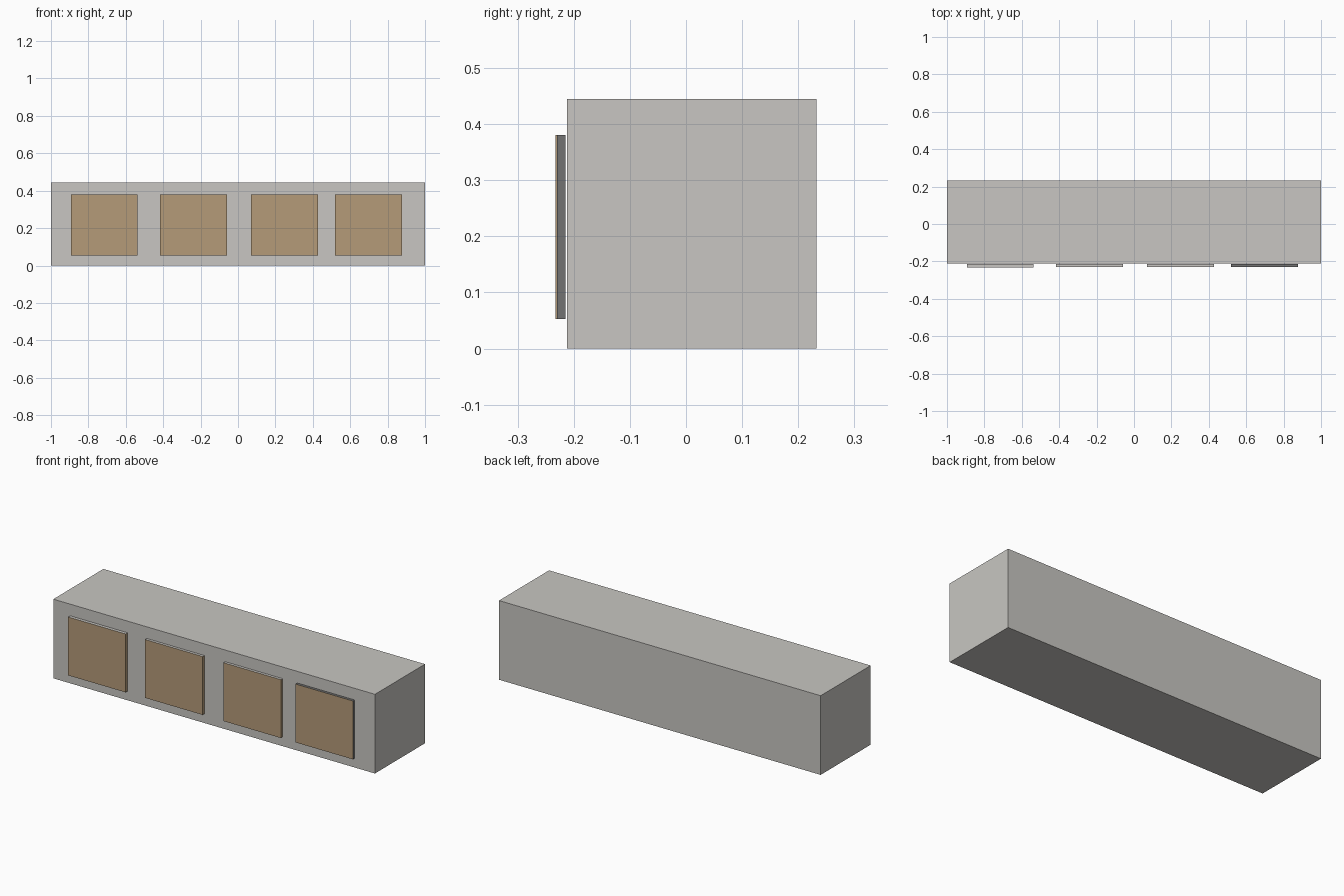
import bpy, bmesh

if "Cube" in bpy.data.objects:
    bpy.data.objects.remove(bpy.data.objects["Cube"])

def material(name, rgb):
    m = bpy.data.materials.new(name)
    m.diffuse_color = (*rgb, 1.0)
    m.use_nodes = True
    m.node_tree.nodes["Principled BSDF"].inputs["Base Color"].default_value = m.diffuse_color
    return m

stone = material("pale grey", (0.578, 0.565, 0.539))
tan = material("tan", (0.462, 0.328, 0.191))
dark = material("dark grey", (0.17, 0.17, 0.17))

def box(name, lo, hi, mats, rule=None):
    bm = bmesh.new()
    bmesh.ops.create_cube(bm, size=1)
    for v in bm.verts:
        v.co = [(a + b) / 2 + c * (b - a) for a, b, c in zip(lo, hi, v.co)]
    bm.normal_update()
    if rule:
        for f in bm.faces:
            f.material_index = rule(f.normal)
    me = bpy.data.meshes.new(name)
    bm.to_mesh(me)
    bm.free()
    for m in mats:
        me.materials.append(m)
    ob = bpy.data.objects.new(name, me)
    bpy.context.collection.objects.link(ob)
    return ob

# Long cabinet body
box("cabinet_body", (-1, -0.212, 0), (1, 0.2325, 0.445), [stone])

# Four front panels: tan faces, grey top and bottom edges; the last has dark edges
panels = [(-0.893, -0.2325, stone), (-0.416, -0.230, stone),
          (0.070, -0.230, stone), (0.519, -0.230, dark)]
for i, (x, front, edge) in enumerate(panels):
    if edge is dark:
        rule = lambda n: 0 if n.y < -0.5 else 1
    else:
        rule = lambda n: 1 if abs(n.z) > 0.5 else 0
    box(f"front_panel_{i + 1}", (x, front, 0.053), (x + 0.357, -0.2145, 0.381),
        [tan, edge], rule)
